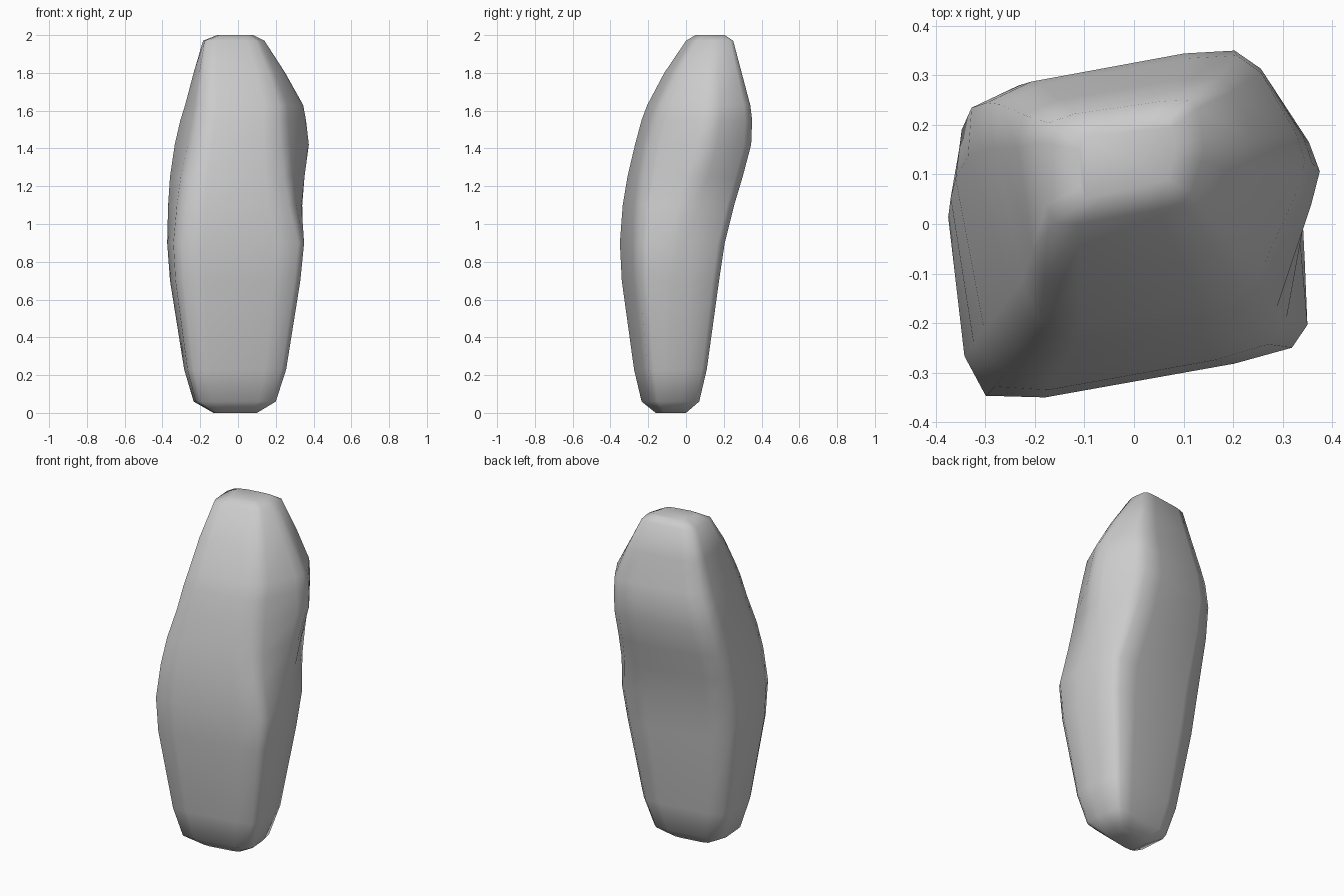
import bpy, bmesh
from mathutils import Vector

if "Cube" in bpy.data.objects:
    bpy.data.objects.remove(bpy.data.objects["Cube"])

# Measured outline at each height: z, x min, x max, y min, y max
OUTLINE = [
    (0.00, -0.13, 0.10, -0.16, 0.00),
    (0.06, -0.235, 0.20, -0.235, 0.07),
    (0.23, -0.285, 0.255, -0.275, 0.11),
    (0.70, -0.36, 0.33, -0.34, 0.175),
    (0.90, -0.375, 0.35, -0.35, 0.205),
    (1.10, -0.37, 0.34, -0.335, 0.255),
    (1.25, -0.36, 0.352, -0.31, 0.30),
    (1.42, -0.335, 0.375, -0.27, 0.345),
    (1.55, -0.305, 0.36, -0.235, 0.35),
    (1.63, -0.28, 0.345, -0.205, 0.34),
    (1.80, -0.235, 0.25, -0.115, 0.295),
    (1.97, -0.185, 0.14, 0.0, 0.25),
    (2.00, -0.11, 0.08, 0.05, 0.205),
]

# Rough corner shapes at key heights: front left, front right, right bulge, back right, back left
SHAPES = [
    (0.0, [(-0.23, -0.27), (0.21, -0.19), (0.20, -0.05), (0.17, 0.085), (-0.25, 0.02)]),
    (0.9, [(-0.34, -0.385), (0.36, -0.26), (0.35, -0.02), (0.30, 0.23), (-0.40, 0.13)]),
    (1.45, [(-0.23, -0.29), (0.25, -0.21), (0.41, 0.12), (0.23, 0.38), (-0.36, 0.27)]),
    (2.0, [(-0.18, -0.03), (0.12, 0.03), (0.15, 0.15), (0.14, 0.27), (-0.19, 0.22)]),
]


def corners_at(z):
    for (z0, a), (z1, b) in zip(SHAPES, SHAPES[1:]):
        if z <= z1:
            t = (z - z0) / (z1 - z0)
            return [Vector(p).lerp(Vector(q), t) for p, q in zip(a, b)]


def ring(z, x0, x1, y0, y1):
    """Rounded five-cornered section, fitted to the measured outline."""
    c = corners_at(z)
    pts = []
    for i, p in enumerate(c):
        a = p.lerp(c[i - 1], 0.22)
        b = p.lerp(c[(i + 1) % len(c)], 0.22)
        pts += [a, a * 0.22 + p * 0.56 + b * 0.22, b]
    xs, ys = [p.x for p in pts], [p.y for p in pts]
    sx = (x1 - x0) / (max(xs) - min(xs))
    sy = (y1 - y0) / (max(ys) - min(ys))
    return [(x0 + (p.x - min(xs)) * sx, y0 + (p.y - min(ys)) * sy, z) for p in pts]


# Stone body: loft through the sections
bm = bmesh.new()
rings = [[bm.verts.new(p) for p in ring(*row)] for row in OUTLINE]
n = len(rings[0])
for lo, hi in zip(rings, rings[1:]):
    for i in range(n):
        j = (i + 1) % n
        bm.faces.new((lo[i], lo[j], hi[j], hi[i]))
bm.faces.new(rings[0][::-1])
bm.faces.new(rings[-1])
bmesh.ops.recalc_face_normals(bm, faces=bm.faces)
for f in bm.faces:
    f.smooth = True

mesh = bpy.data.meshes.new("standing_stone")
bm.to_mesh(mesh)
bm.free()
bpy.context.collection.objects.link(bpy.data.objects.new("standing_stone", mesh))
